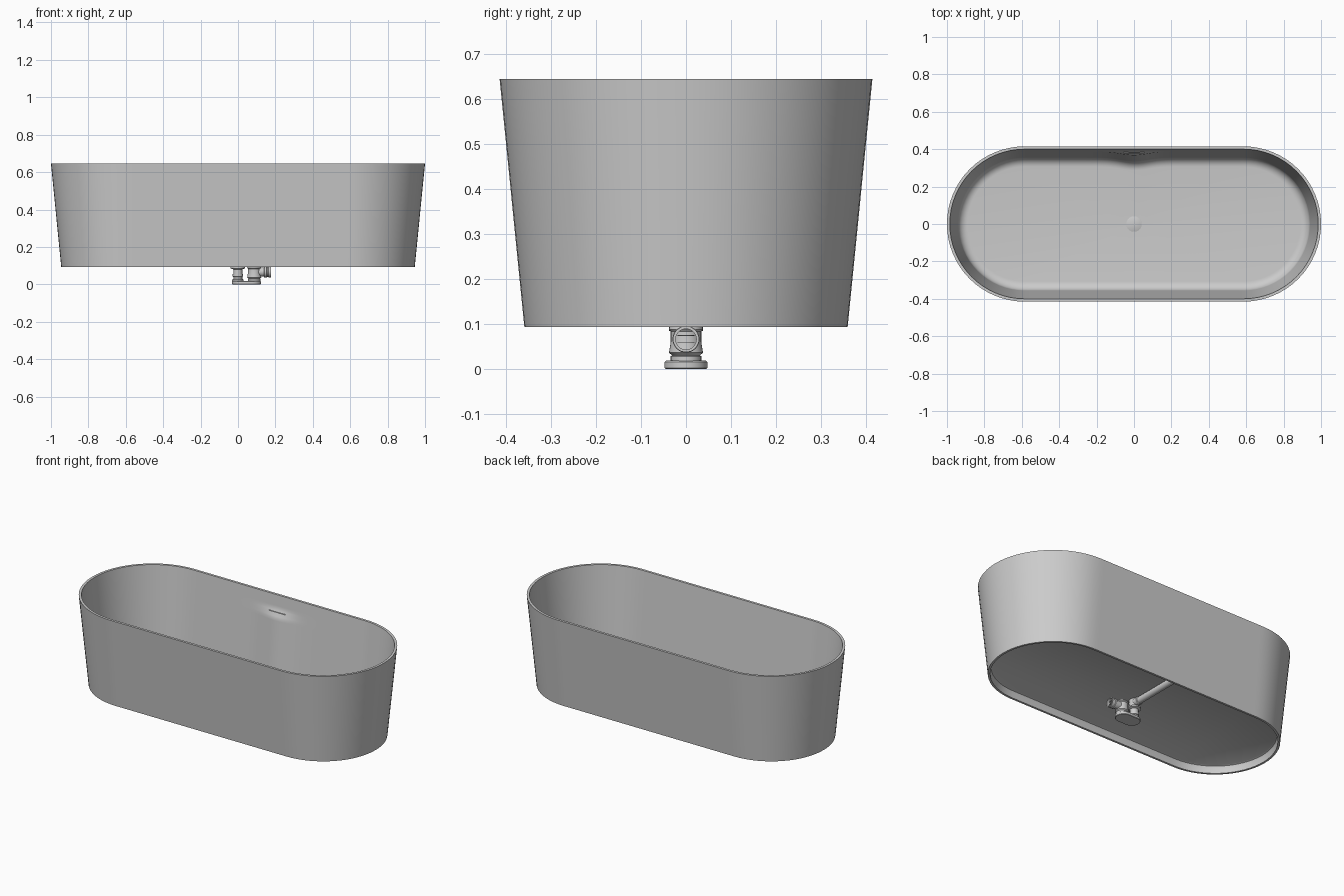
import bpy, bmesh, math
from mathutils import Matrix, Vector

cube = bpy.data.objects.get("Cube")
if cube:
    bpy.data.objects.remove(cube)

grey = bpy.data.materials.new("plain_grey")
grey.use_nodes = True
COLOUR = (0.6, 0.6, 0.6, 1)
grey.diffuse_color = COLOUR
grey.node_tree.nodes["Principled BSDF"].inputs["Base Color"].default_value = COLOUR


def stadium(half, r, z, arc=32, side=48):
    """Closed loop: two half circles joined by subdivided straight sides."""
    pts = []
    for s in (1, -1):
        for i in range(arc + 1):
            a = math.pi * (i / arc - 0.5)
            pts.append(Vector((s * (half + r * math.cos(a)), s * r * math.sin(a), z)))
        for i in range(1, side):
            pts.append(Vector((s * half * (1 - 2 * i / side), s * r, z)))
    return pts


def circle(r, z, n=32):
    return [Vector((r * math.cos(2 * math.pi * i / n), r * math.sin(2 * math.pi * i / n), z))
            for i in range(n)]


def loft(name, rings, matrix=Matrix(), closed=False):
    """Skin matching rings; cap both ends, or join last to first if closed."""
    bm = bmesh.new()
    loops = [[bm.verts.new(matrix @ p) for p in ring] for ring in rings]
    pairs = list(zip(loops, loops[1:]))
    if closed:
        pairs.append((loops[-1], loops[0]))
    else:
        bm.faces.new(loops[0])
        bm.faces.new(loops[-1])
    for a, b in pairs:
        for i in range(len(a)):
            j = (i + 1) % len(a)
            bm.faces.new((a[i], a[j], b[j], b[i]))
    bmesh.ops.recalc_face_normals(bm, faces=bm.faces)
    mesh = bpy.data.meshes.new(name)
    bm.to_mesh(mesh)
    bm.free()
    mesh.polygons.foreach_set("use_smooth", [True] * len(mesh.polygons))
    mesh.set_sharp_from_angle(angle=math.radians(35))
    mesh.materials.append(grey)
    obj = bpy.data.objects.new(name, mesh)
    bpy.context.collection.objects.link(obj)
    return obj


def lathe(name, profile, origin, axis=(0, 0, 1), closed=False):
    turn = Vector((0, 0, 1)).rotation_difference(Vector(axis)).to_matrix().to_4x4()
    return loft(name, [circle(r, z) for r, z in profile],
                Matrix.Translation(origin) @ turn, closed)


# Tub shell: underside recess, outer wall, rim, parallel inner wall, fillet, floor
HALF, SLOT_Z, FLOOR_Z, FILLET = 0.585, 0.545, 0.155, 0.05
SLOPE = 0.1
outside = [(0.334, 0.14), (0.342, 0.136), (0.346, 0.128), (0.347, 0.093),
           (0.36, 0.093), (0.415, 0.645), (0.4, 0.645)]
inside = [(0.4 - SLOPE * (0.645 - z), z)
          for z in (0.6, 0.58, 0.565, 0.555, 0.545, 0.535, 0.525, 0.515, 0.5,
                    0.45, 0.4, 0.35, 0.3, 0.25)]
wall_foot = 0.4 - SLOPE * (0.645 - FLOOR_Z - FILLET)
for i in range(9):
    a = math.pi / 2 * i / 8
    inside.append((wall_foot - FILLET * (1 - math.cos(a)),
                   FLOOR_Z + FILLET * (1 - math.sin(a))))
rings = [stadium(HALF, r, z) for r, z in outside + inside]

# Swelling on the back inner wall below the overflow
for ring in rings[len(outside):]:
    for p in ring:
        if p.y > 0:
            grow = min(1, max(0, (SLOT_Z + 0.02 - p.z) / 0.05))
            p.y -= 0.02 * grow * math.exp(-(p.x / 0.1) ** 2)

# Floor falls gently to the drain
floor = []
for p in stadium(HALF, 0.3, FLOOR_Z):
    a = math.atan2(p.y, p.x)
    floor.append(Vector((0.038 * math.cos(a), 0.038 * math.sin(a), FLOOR_Z - 0.006)))
rings.append(floor)
loft("tub_shell", rings)

# Drain plug and overflow slot
lathe("drain_plug", [(0.041, -0.004), (0.041, 0.004), (0.039, 0.005)], (0, 0, FLOOR_Z - 0.006))
upright = Matrix.Translation((0, 0.383, SLOT_Z)) @ Matrix.Rotation(math.pi / 2, 4, 'X')
loft("overflow_slot", [stadium(0.054, 0.002, z, 8, 4) for z in (-0.004, 0.004)], upright)

# Trap base
loft("trap_base", [stadium(0.029, r, z, 16, 2) for r, z in
                   ((0.046, 0), (0.048, 0.002), (0.048, 0.015), (0.045, 0.018))],
     Matrix.Translation((0.046, 0, 0)))

# Waste column under the drain
lathe("waste_column", [(0.03, 0.015), (0.03, 0.026), (0.024, 0.028), (0.024, 0.04),
                       (0.028, 0.042), (0.028, 0.054), (0.024, 0.056), (0.024, 0.08),
                       (0.038, 0.085), (0.038, 0.093), (0.028, 0.098), (0.028, 0.142)],
      (-0.001, 0, 0))

# Trap body with collar
lathe("trap_body", [(0.034, 0.015), (0.034, 0.028), (0.031, 0.03), (0.038, 0.036),
                    (0.034, 0.06), (0.034, 0.083), (0.038, 0.088), (0.036, 0.096),
                    (0.02, 0.105)], (0.087, 0, 0))

# Open outlet with nut, and slats inside
lathe("outlet", [(0.025, 0), (0.025, 0.052), (0.03, 0.054), (0.03, 0.066), (0.026, 0.068),
                 (0.026, 0.074), (0.029, 0.076), (0.029, 0.09), (0.023, 0.09), (0.023, 0)],
      (0.087, 0, 0.066), (1, 0, 0), closed=True)
for z in (0.058, 0.074):
    loft("outlet_slat", [stadium(0.006, 0.019, h, 8, 2) for h in (-0.001, 0.001)],
         Matrix.Translation((0.145, 0, z)))

# Overflow pipe to the back wall
lathe("overflow_pipe", [(0.024, 0), (0.024, 0.045), (0.02, 0.048), (0.02, 0.35)],
      (-0.001, 0, 0.122), (0, 1, 0))
